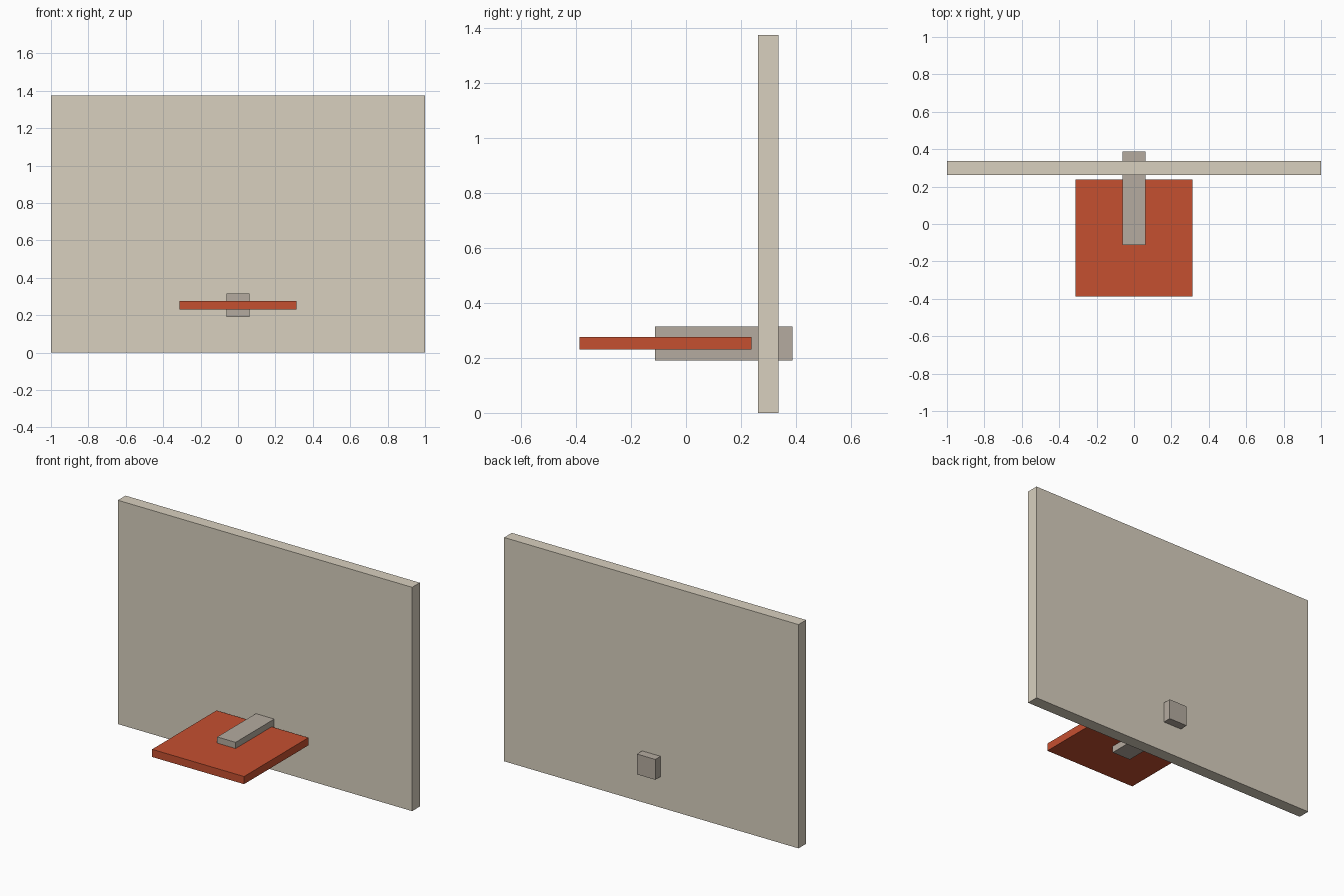
import bpy

if "Cube" in bpy.data.objects:
    bpy.data.objects.remove(bpy.data.objects["Cube"])


def material(name, rgb):
    mat = bpy.data.materials.new(name)
    mat.diffuse_color = (*rgb, 1)
    mat.use_nodes = True
    mat.node_tree.nodes["Principled BSDF"].inputs["Base Color"].default_value = mat.diffuse_color
    return mat


def box(name, low, high, mat):
    center = [(a + b) / 2 for a, b in zip(low, high)]
    bpy.ops.mesh.primitive_cube_add(size=1, location=center)
    obj = bpy.context.object
    obj.name = name
    obj.scale = [b - a for a, b in zip(low, high)]
    bpy.ops.object.transform_apply(location=False, rotation=False, scale=True)
    obj.data.materials.append(mat)
    return obj


cream = material("cream", (0.69, 0.63, 0.52))
grey = material("grey", (0.46, 0.41, 0.35))
orange = material("orange_red", (0.56, 0.08, 0.03))

# Upright board
box("backboard", (-1, 0.2625, 0), (1, 0.3365, 1.375), cream)

# Solid square rim plate in front of the board
box("rim_plate", (-0.3125, -0.3875, 0.23), (0.3125, 0.2375, 0.277), orange)

# Arm that passes through the board and carries the plate
box("mounting_arm", (-0.0625, -0.1125, 0.19), (0.0625, 0.3875, 0.315), grey)
